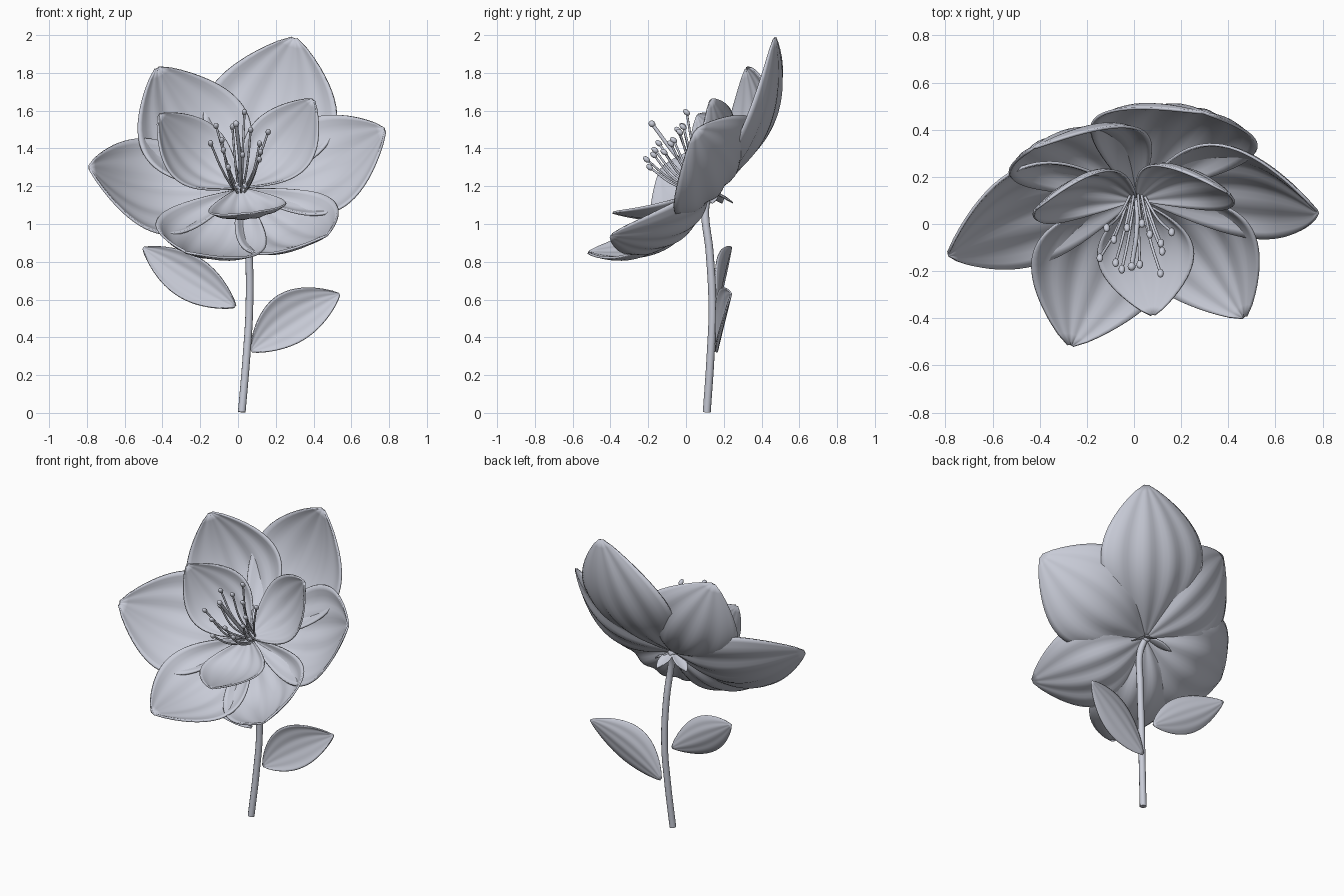
import bpy, bmesh, math, random
from mathutils import Vector, Matrix

if "Cube" in bpy.data.objects:
    bpy.data.objects.remove(bpy.data.objects["Cube"])

random.seed(4)
grey = bpy.data.materials.new("soft_blue_grey")
grey.diffuse_color = (0.58, 0.60, 0.68, 1)
grey.use_nodes = True
grey.node_tree.nodes["Principled BSDF"].inputs["Base Color"].default_value = grey.diffuse_color

BASE = Vector((0.012, 0.12, 1.18))       # where all petals meet
AXIS = Vector((0, -0.77, 0.64)).normalized()   # direction the flower faces
U = Vector((1, 0, 0))
V = AXIS.cross(U)
if V.z < 0:
    V = -V


def finish(ob, angle=60):
    if not ob.data.materials:
        ob.data.materials.append(grey)
    bpy.ops.object.select_all(action='DESELECT')
    ob.select_set(True)
    bpy.context.view_layer.objects.active = ob
    bpy.ops.object.shade_smooth_by_angle(angle=math.radians(angle))
    return ob


def blade(name, base, tip, half, bulge, cup, n=AXIS, bow=0, ridge=0.0, thick=0.012,
          skew=1.15, full=0.8, rows=26, cols=24):
    """Pointed petal or leaf: arched midrib, cupped section, lengthwise ridges."""
    base, tip = Vector(base), Vector(tip)
    d = tip - base
    w = n.cross(d).normalized()
    bm = bmesh.new()
    grid = []
    for i in range(rows + 1):
        t = 0.01 + 0.985 * i / rows
        u = t ** skew
        prof = math.sin(math.pi * u) ** full
        arch = 4 * u * (1 - u)
        row = []
        for j in range(cols + 1):
            s = 2 * j / cols - 1
            lift = cup * s * s * prof - bulge * arch
            lift += ridge * math.cos(s * math.pi * 4) * prof
            row.append(bm.verts.new(base + d * t + w * (half * s * prof + bow * arch) + n * lift))
        grid.append(row)
    for i in range(rows):
        for j in range(cols):
            bm.faces.new((grid[i][j], grid[i][j + 1], grid[i + 1][j + 1], grid[i + 1][j]))
    bmesh.ops.recalc_face_normals(bm, faces=bm.faces)
    me = bpy.data.meshes.new(name)
    bm.to_mesh(me)
    bm.free()
    ob = bpy.data.objects.new(name, me)
    bpy.context.collection.objects.link(ob)
    mod = ob.modifiers.new("thickness", 'SOLIDIFY')
    mod.thickness = thick
    mod.offset = 0
    return finish(ob)


def tubes(name, paths, radius):
    """Round tubes along smooth paths, turned into one mesh."""
    cu = bpy.data.curves.new(name, 'CURVE')
    cu.dimensions = '3D'
    cu.bevel_depth = radius
    cu.bevel_resolution = 3
    cu.use_fill_caps = True
    for path in paths:
        sp = cu.splines.new('BEZIER')
        sp.bezier_points.add(len(path) - 1)
        for bp, p in zip(sp.bezier_points, path):
            bp.co = p
            bp.handle_left_type = bp.handle_right_type = 'AUTO'
    ob = bpy.data.objects.new(name, cu)
    bpy.context.collection.objects.link(ob)
    bpy.ops.object.select_all(action='DESELECT')
    ob.select_set(True)
    bpy.context.view_layer.objects.active = ob
    bpy.ops.object.convert(target='MESH')
    return finish(bpy.context.view_layer.objects.active)


def beads(name, items):
    """Ellipsoids: (centre, radius, length factor) stretched along the flower axis."""
    bm = bmesh.new()
    rot = AXIS.to_track_quat('Z', 'Y').to_matrix().to_4x4()
    for c, r, k in items:
        m = Matrix.Translation(c) @ rot @ Matrix.Diagonal((r, r, r * k, 1))
        bmesh.ops.create_uvsphere(bm, u_segments=12, v_segments=8, radius=1, matrix=m)
    me = bpy.data.meshes.new(name)
    bm.to_mesh(me)
    bm.free()
    ob = bpy.data.objects.new(name, me)
    bpy.context.collection.objects.link(ob)
    return finish(ob)


# six large outer petals
outer = [(0.30, 0.47, 1.99), (-0.43, 0.32, 1.83), (-0.79, -0.13, 1.30),
         (-0.27, -0.52, 0.85), (0.47, -0.40, 0.94), (0.78, 0.05, 1.50)]
for k, tip in enumerate(outer):
    length = (Vector(tip) - BASE).length
    blade(f"outer_petal_{k + 1}", BASE, tip, 0.385 * length, 0.17, 0.09, ridge=0.008)

# three small inner petals
inner = [(-0.42, 0.06, 1.58), (0.40, 0.13, 1.66), (0.08, -0.39, 1.06)]
for k, tip in enumerate(inner):
    blade(f"inner_petal_{k + 1}", BASE + AXIS * 0.02, tip, 0.205, 0.12, 0.07, ridge=0.005, thick=0.01)

# stamens: filaments with oval anthers
paths, heads = [], []
for k in range(13):
    a = 2 * math.pi * k / 13
    out = U * math.cos(a) + V * math.sin(a)
    r = (0.17 if k % 2 else 0.11) + random.uniform(-0.015, 0.015)
    h = 0.335 + random.uniform(-0.03, 0.03)
    tip = BASE + AXIS * h + V * 0.06 + out * r
    paths.append([BASE + out * 0.03,
                  BASE + out * (0.03 + r * 0.4) + AXIS * h * 0.5, tip])
    heads.append((tip, 0.014, 1.5))
tubes("stamen_filaments", paths, 0.006)
beads("stamen_anthers", heads)

# pistil with its stigma, and the base knob
stigma = Vector((-0.01, -0.18, 1.53))
tubes("pistil", [[BASE, BASE + AXIS * 0.2 + V * 0.02, stigma]], 0.01)
beads("stigma_and_base", [(stigma, 0.017, 1.1), (BASE, 0.028, 1.3)])

# stem
tubes("stem", [[(0.02, 0.11, 0.004), (0.045, 0.13, 0.3), (0.06, 0.14, 0.55),
                (0.057, 0.125, 0.85), (0.037, 0.102, 1.08), BASE]], 0.021)

# two leaves on the stem
front = Vector((0, -1, 0))
blade("right_leaf", (0.065, 0.165, 0.325), (0.54, 0.24, 0.63), 0.135, 0.0, 0.035,
      n=front, bow=0.035, ridge=0.002, thick=0.008, skew=1.0)
blade("left_leaf", (-0.01, 0.165, 0.56), (-0.505, 0.24, 0.875), 0.115, 0.0, 0.035,
      n=front, bow=0.0, ridge=0.002, thick=0.008, skew=1.0)

# small sepals hanging behind the flower
for k, off in enumerate([(0.03, 0.13, -0.07), (-0.15, 0.07, -0.07), (0.12, 0.02, -0.07)]):
    blade(f"sepal_{k + 1}", BASE, BASE + Vector(off), 0.04, 0.0, 0.008,
          n=Vector((0, 0, 1)), thick=0.004, skew=1.0, rows=10, cols=6)
